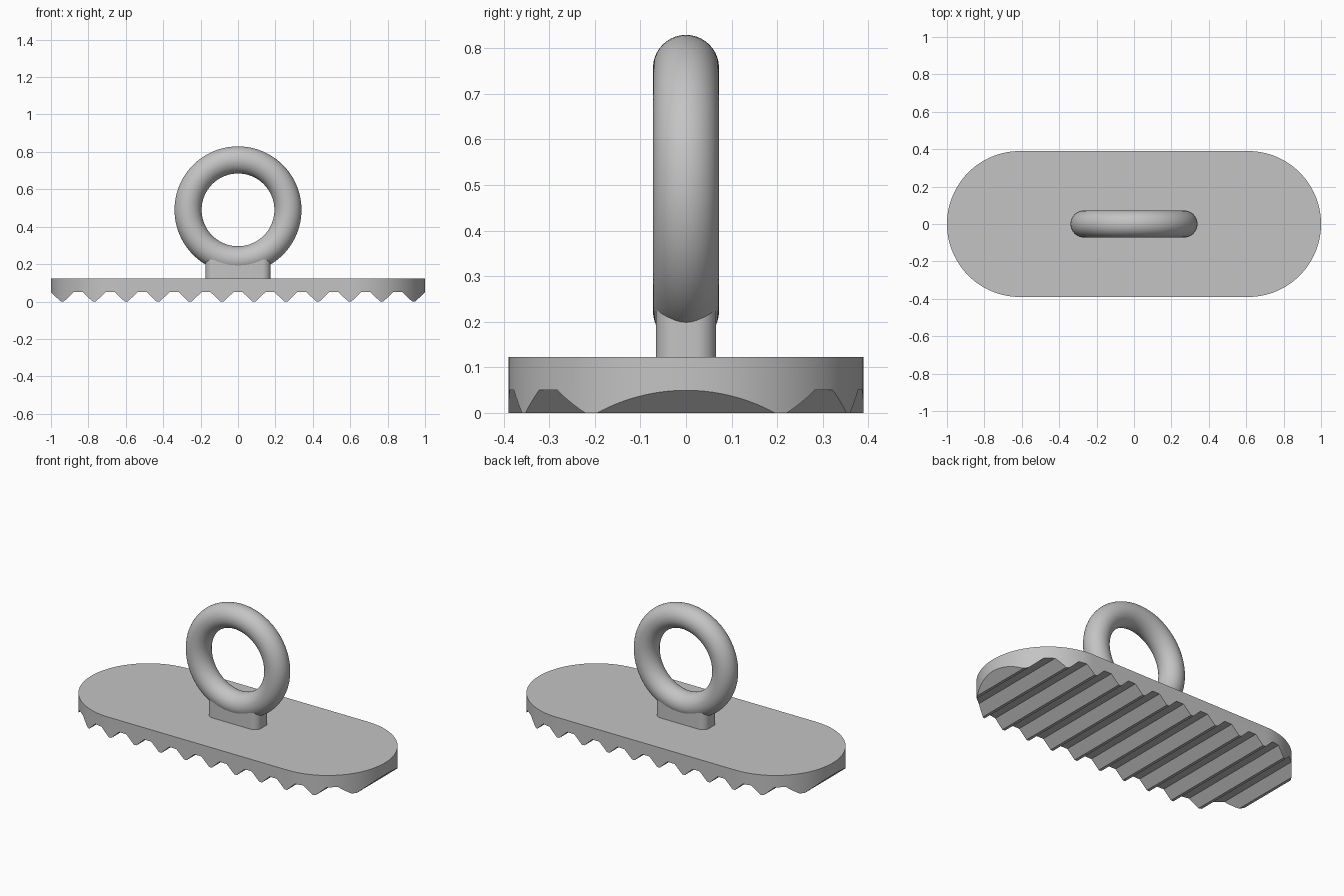
import bpy, bmesh, math

old = bpy.data.objects.get("Cube")
if old:
    bpy.data.objects.remove(old, do_unlink=True)

GREY = (0.55, 0.55, 0.55, 1)
metal = bpy.data.materials.new("grey_metal")
metal.use_nodes = True
metal.diffuse_color = GREY
metal.node_tree.nodes["Principled BSDF"].inputs["Base Color"].default_value = GREY


def rounded_outline(half_x, half_y, radius, steps):
    """Rectangle outline with rounded corners, anticlockwise."""
    points = []
    for quarter, (sx, sy) in enumerate([(1, 1), (-1, 1), (-1, -1), (1, -1)]):
        for i in range(steps + 1):
            a = (quarter + i / steps) * math.pi / 2
            p = (sx * (half_x - radius) + radius * math.cos(a),
                 sy * (half_y - radius) + radius * math.sin(a))
            if not points or math.dist(p, points[-1]) > 1e-5:
                points.append(p)
    if math.dist(points[0], points[-1]) < 1e-5:
        points.pop()
    return points


def prism(name, points, direction):
    """Extrude a closed ring of 3D points along a direction."""
    bm = bmesh.new()
    face = bm.faces.new([bm.verts.new(p) for p in points])
    new = bmesh.ops.extrude_face_region(bm, geom=[face])["geom"]
    bmesh.ops.translate(bm, vec=direction,
                        verts=[v for v in new if isinstance(v, bmesh.types.BMVert)])
    bmesh.ops.recalc_face_normals(bm, faces=bm.faces)
    mesh = bpy.data.meshes.new(name)
    bm.to_mesh(mesh)
    bm.free()
    mesh.materials.append(metal)
    obj = bpy.data.objects.new(name, mesh)
    bpy.context.collection.objects.link(obj)
    return obj


def select(obj):
    bpy.ops.object.select_all(action="DESELECT")
    obj.select_set(True)
    bpy.context.view_layer.objects.active = obj


# Base plate: ridged profile along x, trimmed to a rounded-end outline
TEETH, PITCH, ROOT, TIP = 12, 0.1708, 0.061, 0.0085
PLATE_TOP, VALLEY = 0.123, 0.05
profile = [(-1.1, PLATE_TOP), (-1.1, VALLEY)]
for i in range(TEETH):
    x = (i - (TEETH - 1) / 2) * PITCH
    profile += [(x - ROOT, VALLEY), (x - TIP, 0), (x + TIP, 0), (x + ROOT, VALLEY)]
profile += [(1.1, VALLEY), (1.1, PLATE_TOP)]
plate = prism("base_plate", [(x, -0.5, z) for x, z in profile], (0, 1, 0))

outline = rounded_outline(1, 0.39, 0.39, 32)
cutter = prism("plate_outline", [(x, y, -0.1) for x, y in outline], (0, 0, 0.4))
cutter.hide_render = True
trim = plate.modifiers.new("trim", "BOOLEAN")
trim.operation = "INTERSECT"
trim.solver = "EXACT"
trim.object = cutter
select(plate)
bpy.ops.object.modifier_apply(modifier="trim")
bpy.data.objects.remove(cutter, do_unlink=True)

# Neck: rounded block whose top is buried in the ring
neck = prism("neck", [(x, y, 0.11) for x, y in rounded_outline(0.174, 0.066, 0.045, 10)],
             (0, 0, 0.125))

# Ring standing upright
bpy.ops.mesh.primitive_torus_add(major_radius=0.267, minor_radius=0.0725,
                                 major_segments=96, minor_segments=40,
                                 location=(0, 0, 0.49), rotation=(math.pi / 2, 0, 0))
ring = bpy.context.object
ring.name = "ring"
ring.data.materials.append(metal)

for obj in (plate, neck, ring):
    select(obj)
    bpy.ops.object.shade_smooth_by_angle(angle=math.radians(25))
